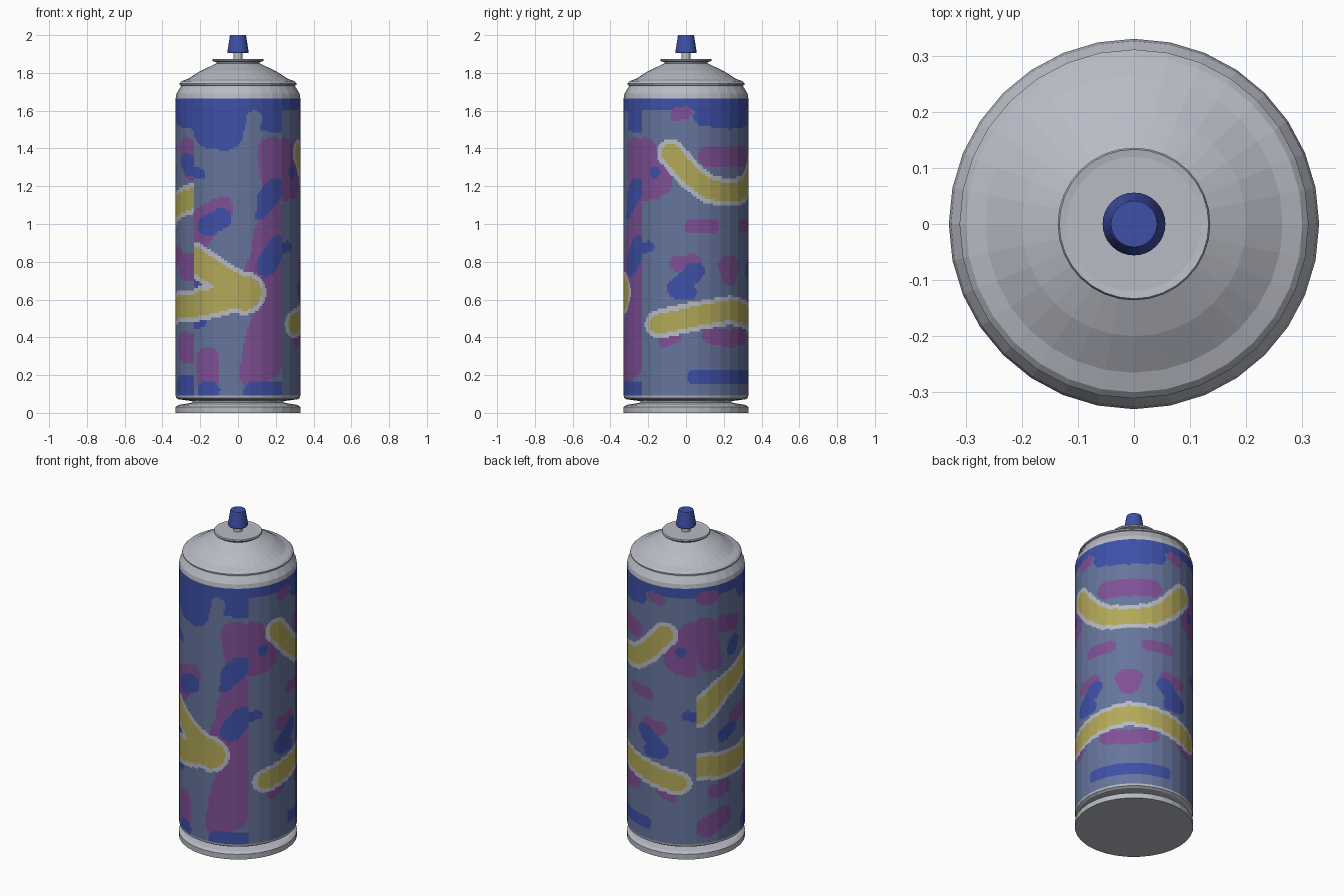
import bpy, math
from mathutils import Vector


def srgb(r, g, b):
    lin = [(c / 255 / 12.92) if c < 11 else ((c / 255 + 0.055) / 1.055) ** 2.4 for c in (r, g, b)]
    return (*lin, 1.0)


def material(name, rgb):
    m = bpy.data.materials.new(name)
    m.diffuse_color = srgb(*rgb)
    return m


SILVER = material("silver", (184, 187, 196))
SLATE = material("slate_blue", (102, 117, 156))
BLUE = material("royal_blue", (62, 80, 168))
PURPLE = material("purple", (127, 80, 150))
YELLOW = material("mustard", (178, 168, 88))
PAINTS = [SLATE, BLUE, PURPLE, YELLOW, SILVER]
S, B, P, Y, W = range(5)


def make_object(name, verts, faces, mats):
    me = bpy.data.meshes.new(name)
    me.from_pydata(verts, [], faces)
    for m in mats:
        me.materials.append(m)
    ob = bpy.data.objects.new(name, me)
    bpy.context.collection.objects.link(ob)
    return ob


def lathe(name, profile, sides, mat, cap_bottom=False, cap_top=False):
    """Spin (radius, height) points listed from bottom to top."""
    verts, faces = [], []
    for r, z in profile:
        for i in range(sides):
            a = 2 * math.pi * i / sides
            verts.append((r * math.cos(a), r * math.sin(a), z))
    for k in range(len(profile) - 1):
        for i in range(sides):
            j = (i + 1) % sides
            faces.append((k * sides + i, k * sides + j, (k + 1) * sides + j, (k + 1) * sides + i))
    if cap_bottom:
        faces.append(tuple(reversed(range(sides))))
    if cap_top:
        faces.append(tuple(range((len(profile) - 1) * sides, len(profile) * sides)))
    return make_object(name, verts, faces, [mat])


# Metal parts
SIDES, R = 32, 0.33
lathe("base_rim", [(0.33, 0), (0.33, 0.032), (0.315, 0.042), (0.24, 0.055), (0.24, 0.062),
                   (0.315, 0.072), (0.328, 0.08), (R, 0.093)], SIDES, SILVER, cap_bottom=True)
lathe("shoulder", [(R, 1.665), (0.326, 1.69), (0.303, 1.728), (0.303, 1.734), (0.311, 1.737),
                   (0.311, 1.745), (0.300, 1.756), (0.265, 1.768), (0.20, 1.81), (0.115, 1.85)],
      SIDES, SILVER)
lathe("valve_cup", [(0.112, 1.848), (0.115, 1.858), (0.133, 1.861), (0.136, 1.867),
                    (0.133, 1.874), (0.12, 1.872), (0.03, 1.872)], SIDES, SILVER, cap_top=True)
lathe("valve_stem", [(0.025, 1.868), (0.025, 1.908)], 16, SILVER)
lathe("spray_nozzle", [(0.054, 1.905), (0.056, 1.912), (0.043, 1.996), (0.041, 2.0)],
      32, BLUE, cap_bottom=True, cap_top=True)

# Painted strokes: colour, radius, path of (across, height); later strokes cover earlier ones
FRONT = [
    (B, 0.11, [(-0.17, 1.60), (0.0, 1.60)]), (B, 0.10, [(-0.14, 1.50), (-0.07, 1.49)]),
    (B, 0.09, [(0.16, 1.58), (0.30, 1.56)]),
    (P, 0.08, [(0.18, 1.38), (0.21, 1.20)]), (P, 0.07, [(0.20, 1.05), (0.12, 0.88), (0.11, 0.76)]),
    (P, 0.08, [(0.20, 0.92), (0.19, 0.62)]),
    (P, 0.085, [(0.18, 0.55), (0.12, 0.38), (0.09, 0.20)]),
    (P, 0.07, [(0.20, 0.48), (0.16, 0.25)]),
    (B, 0.055, [(0.11, 1.08), (0.20, 1.19)]), (B, 0.055, [(0.15, 0.78), (0.21, 0.88)]),
    (S, 0.04, [(0.085, 1.56), (0.06, 1.35), (0.06, 1.10), (0.03, 0.85)]),
    (P, 0.07, [(-0.20, 1.01), (-0.10, 1.07)]), (P, 0.05, [(-0.19, 0.93), (-0.08, 1.10)]),
    (B, 0.055, [(-0.16, 0.99), (-0.09, 1.03)]), (B, 0.028, [(-0.24, 1.28), (-0.20, 1.265)]),
    (P, 0.065, [(-0.18, 0.74), (-0.17, 0.68)]), (B, 0.035, [(-0.20, 0.69), (-0.15, 0.69)]),
    (P, 0.06, [(-0.16, 0.29), (-0.16, 0.17)]),
    (B, 0.045, [(-0.17, 0.12), (-0.14, 0.12)]), (B, 0.06, [(0.09, 0.11), (0.24, 0.11)]),
    (B, 0.03, [(-0.24, 0.47), (-0.20, 0.48)]),
    (Y, 0.062, [(-0.24, 0.82), (-0.08, 0.71), (0.04, 0.65)]),
    (Y, 0.065, [(-0.24, 0.57), (-0.10, 0.60), (0.04, 0.64)]),
    (Y, 0.09, [(-0.01, 0.64), (0.035, 0.635)]),
]
RIGHT = [
    (B, 0.05, [(0.09, 1.57), (0.24, 1.55)]), (P, 0.033, [(-0.05, 1.58), (0.0, 1.59)]),
    (P, 0.075, [(-0.24, 1.38), (-0.22, 1.38)]), (P, 0.07, [(-0.22, 1.38), (-0.14, 1.22)]),
    (P, 0.06, [(-0.24, 1.18), (-0.17, 1.19)]), (B, 0.027, [(-0.165, 1.28), (-0.165, 1.27)]),
    (P, 0.055, [(0.12, 1.36), (0.24, 1.35)]), (P, 0.038, [(0.03, 0.985), (0.14, 0.99)]),
    (P, 0.04, [(-0.05, 0.79), (0.04, 0.80)]), (B, 0.05, [(-0.05, 0.66), (0.05, 0.75)]),
    (B, 0.04, [(-0.04, 0.64), (0.02, 0.64)]), (P, 0.05, [(0.22, 0.78), (0.24, 0.72)]),
    (P, 0.035, [(-0.11, 0.38), (-0.06, 0.41)]), (P, 0.045, [(0.13, 0.41), (0.24, 0.39)]),
    (B, 0.035, [(0.04, 0.19), (0.24, 0.19)]), (B, 0.03, [(-0.24, 0.87), (-0.20, 0.88)]),
    (Y, 0.05, [(-0.08, 1.375), (0.03, 1.25), (0.13, 1.18), (0.24, 1.165)]),
    (Y, 0.052, [(-0.14, 0.47), (0.04, 0.51), (0.24, 0.545)]),
]
LEFT = [
    (P, 0.04, [(-0.20, 1.60), (-0.16, 1.60)]), (P, 0.06, [(-0.20, 1.42), (-0.16, 1.20)]),
    (P, 0.05, [(-0.10, 1.42), (0.0, 1.40)]), (B, 0.045, [(-0.02, 1.25), (0.0, 1.28)]),
    (P, 0.06, [(0.18, 1.40), (0.22, 1.29)]), (B, 0.05, [(0.18, 1.33), (0.21, 1.30)]),
    (B, 0.08, [(0.10, 1.60), (0.24, 1.58)]),
    (P, 0.05, [(0.0, 0.82), (0.10, 0.84)]), (P, 0.07, [(0.18, 0.77), (0.23, 0.77)]),
    (B, 0.04, [(-0.09, 0.73), (-0.03, 0.76)]), (P, 0.045, [(-0.14, 0.40), (-0.08, 0.41)]),
    (P, 0.06, [(-0.18, 0.19), (-0.09, 0.24)]), (P, 0.08, [(0.16, 0.35), (0.23, 0.34)]),
    (B, 0.06, [(0.12, 0.14), (0.24, 0.14)]),
    (Y, 0.055, [(-0.24, 0.88), (-0.10, 1.02), (0.08, 1.10), (0.24, 1.14)]),
    (Y, 0.06, [(-0.24, 0.565), (-0.05, 0.55), (0.24, 0.57)]),
]


def distance(p, path):
    best = 9.0
    for a, b in zip(path, path[1:]):
        a, b = Vector(a), Vector(b)
        ab = b - a
        t = max(0, min(1, (p - a).dot(ab) / ab.dot(ab)))
        best = min(best, (p - a - ab * t).length)
    return best


def paint(x, y, z):
    """Colour index from the quarter of the can and the strokes on it."""
    if y > x and y > -x:            # back quarter mirrors the right quarter
        x, y = y, x
    if abs(y) <= x:
        strokes, u = RIGHT, y
    elif -y > abs(x):
        strokes, u = FRONT, x
    else:
        strokes, u = LEFT, -y
    p = Vector((u, z))
    colour = B if z > 1.61 else S
    outlined = []
    for c, r, path in strokes:
        lo = min(q[1] for q in path) - r - 0.03
        hi = max(q[1] for q in path) + r + 0.03
        if not lo < z < hi:
            continue
        d = distance(p, path)
        if c == Y:
            outlined.append(d - r)
        elif d < r:
            colour = c
    if outlined:
        d = min(outlined)
        if d < 0:
            colour = Y
        elif d < 0.025:
            colour = W
    return colour


# Painted can body: flat sides split into a fine grid so strokes have clean outlines
SPLIT, ROWS, Z0, Z1 = 7, 130, 0.093, 1.665
ring = []
for i in range(SIDES):
    a, b = (Vector((R * math.cos(t), R * math.sin(t))) for t in
            (2 * math.pi * i / SIDES, 2 * math.pi * (i + 1) / SIDES))
    ring += [a.lerp(b, k / SPLIT) for k in range(SPLIT)]
n = len(ring)
verts = [(p.x, p.y, Z0 + (Z1 - Z0) * k / ROWS) for k in range(ROWS + 1) for p in ring]
faces = [(k * n + i, k * n + (i + 1) % n, (k + 1) * n + (i + 1) % n, (k + 1) * n + i)
         for k in range(ROWS) for i in range(n)]
body = make_object("can_body", verts, faces, PAINTS)
for f in body.data.polygons:
    f.material_index = paint(*f.center)
